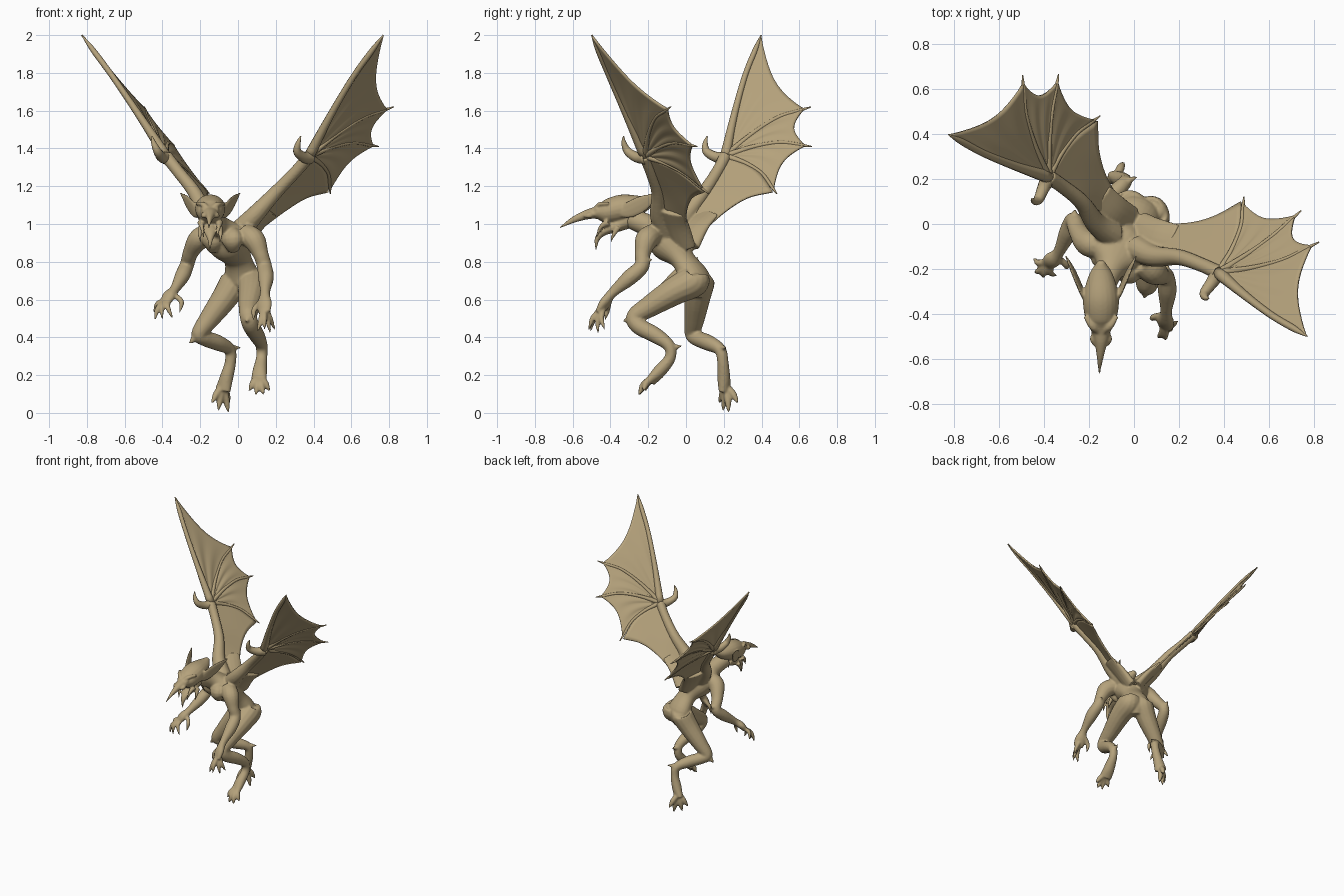
import bpy, bmesh, math
from mathutils import Vector

skin = bpy.data.materials.new("tan hide")
skin.diffuse_color = (0.46, 0.36, 0.20, 1)
SIDE = Vector((0.871, -0.490, 0))   # lateral axis of the turned body
BACK = Vector((0.490, 0.871, 0))


def at(pts, t):
    """Catmull-Rom point at t in 0..1 (any number of components)."""
    p = [Vector(q) for q in pts]
    n = len(p) - 1
    i = min(int(t * n), n - 1)
    u = t * n - i
    b, c = p[i], p[i + 1]
    a = p[i - 1] if i else b * 2 - c
    d = p[i + 2] if i + 2 <= n else c * 2 - b
    return (b * 2 + (c - a) * u + (a * 2 - b * 5 + c * 4 - d) * u * u
            + (b * 3 - a - c * 3 + d) * u ** 3) * 0.5


def tube(bm, pts, side=SIDE, seg=14):
    """Closed tube; each point is x, y, z, half width, [half depth]."""
    pts = [tuple(p) if len(p) == 5 else (*p, p[3]) for p in pts]
    n = (len(pts) - 1) * 6
    s = [at(pts, i / n) for i in range(n + 1)]
    c = [Vector(q[:3]) for q in s]
    rings = []
    for i in range(n + 1):
        tan = (c[min(i + 1, n)] - c[max(i - 1, 0)]).normalized()
        w = side - tan * side.dot(tan)
        if w.length < 0.15:
            w = BACK - tan * BACK.dot(tan)
        w.normalize()
        d = tan.cross(w)
        rings.append([bm.verts.new(c[i] + w * max(s[i][3], .003) * math.cos(k * math.tau / seg)
                                   + d * max(s[i][4], .003) * math.sin(k * math.tau / seg))
                      for k in range(seg)])
    for a, b in zip(rings, rings[1:]):
        for k in range(seg):
            j = (k + 1) % seg
            bm.faces.new((a[k], a[j], b[j], b[k]))
    bm.faces.new(rings[0])
    bm.faces.new(rings[-1])


def digits(bm, base, tips, r, bend):
    """Clawed fingers or toes fanning out from a palm."""
    base, bend = Vector(base), Vector(bend)
    for t in tips:
        t = Vector(t)
        root = base.lerp(t, 0.12)
        mid = base.lerp(t, 0.5) + bend
        tube(bm, [(*root, r), (*mid, r * 1.05), (*base.lerp(t, 0.75) + bend * .7, r * .8), (*t, .004)], seg=10)


def finish(name, bm, smooth_angle=None):
    bmesh.ops.recalc_face_normals(bm, faces=bm.faces)
    for f in bm.faces:
        f.smooth = True
    me = bpy.data.meshes.new(name)
    bm.to_mesh(me)
    bm.free()
    me.materials.append(skin)
    ob = bpy.data.objects.new(name, me)
    bpy.context.collection.objects.link(ob)
    return ob


def fuse(ob, voxel):
    """Blend the overlapping tubes into one organic skin."""
    m = ob.modifiers.new("fuse", 'REMESH')
    m.mode, m.voxel_size, m.use_smooth_shade = 'VOXEL', voxel, True
    s = ob.modifiers.new("soften", 'SMOOTH')
    s.factor, s.iterations = 0.5, 3


# ---- wing layout in the body's frame: lateral, back, up
WRIST = (.435, -.005, 1.36)
TIPS = [(.916, -.058, 2.0), (.758, .334, 1.62), (.62, .417, 1.41), (.368, .345, 1.16)]
MIDS = [(.685, -.05, 1.72), (.625, .15, 1.54), (.545, .21, 1.43), (.43, .19, 1.29)]
LEAD = [WRIST, (.36, -.01, 1.28), (.25, -.03, 1.17), (.15, -.08, 1.05), (.06, -.09, .96)]
TRAIL = [(.368, .32, 1.17), (.30, .21, 1.14), (.215, .125, 1.07), (.10, .06, .97), (.0, .03, .88)]


def place(p, s):
    return SIDE * (p[0] * s) + BACK * p[1] + Vector((0, 0, p[2]))


# ---- body
bm = bmesh.new()
tube(bm, [(.02, .05, .61, .04, .04), (.025, .05, .70, .10, .075), (0, -.015, .81, .078, .06),
          (-.045, -.085, .89, .115, .095), (-.08, -.14, .95, .125, .075),
          (-.105, -.20, .99, .065, .06), (-.14, -.29, 1.03, .05, .055)], seg=24)
for s in (-1, 1):                                   # pectorals, shoulder blades, wing arms
    c = Vector((-.085, -.19, .92)) + SIDE * s * .06
    tube(bm, [(*(c + Vector((0, .05, .05))), .03), (*c, .06, .045), (*(c + Vector((.01, .03, -.06))), .03)])
    r = [.034, .032, .036, .048, .06]
    tube(bm, [(*place(p, s), q) for p, q in zip(LEAD, r)], side=BACK)
    # stretched skin between wing arm and flank
    tube(bm, [(*place((.19, .03, 1.06), s), .07, .015), (*place((.10, 0, .98), s), .08, .03),
              (*place((.02, .0, .88), s), .07, .035)], side=BACK)

# ---- arms
tube(bm, [(.03, -.17, .95, .055), (.085, -.21, .915, .06), (.12, -.23, .84, .042), (.14, -.235, .775, .04),
          (.148, -.30, .715, .042), (.143, -.39, .635, .026), (.14, -.43, .58, .042, .026), (.14, -.46, .53, .035, .018)])
tube(bm, [(.14, -.26, .77, .025), (.148, -.215, .80, .016), (.15, -.175, .815, .003)])
digits(bm, (.14, -.435, .575), [(.105, -.505, .43), (.14, -.515, .44), (.172, -.465, .42), (.195, -.43, .44)],
       .014, (0, -.015, 0))
digits(bm, (.13, -.40, .61), [(.085, -.43, .49)], .014, (-.02, 0, 0))
tube(bm, [(-.14, -.10, .95, .055), (-.205, -.085, .92, .058), (-.25, -.03, .85, .042), (-.27, .015, .785, .038),
          (-.295, -.04, .725, .04), (-.335, -.125, .655, .026), (-.365, -.16, .62, .038, .026), (-.385, -.18, .585, .032, .018)])
tube(bm, [(-.27, .0, .785, .024), (-.265, .045, .81, .014), (-.26, .065, .825, .003)])
digits(bm, (-.37, -.165, .61), [(-.445, -.15, .53), (-.44, -.215, .49), (-.40, -.235, .495), (-.345, -.23, .50)],
       .014, (-.015, -.015, .01))
digits(bm, (-.345, -.14, .64), [(-.31, -.195, .53)], .014, (.025, -.015, .01))

# ---- forward leg
tube(bm, [(.07, .055, .73, .05), (.075, .045, .70, .083), (.075, -.06, .645, .075), (.06, -.19, .565, .058),
          (.055, -.27, .51, .046), (.07, -.25, .46, .045), (.10, -.16, .41, .042), (.125, -.09, .355, .032),
          (.125, -.085, .29, .03), (.115, -.14, .22, .04, .034), (.11, -.19, .165, .045, .024)])
tube(bm, [(.055, -.25, .515, .036), (.05, -.30, .495, .02), (.045, -.335, .485, .003)])
tube(bm, [(.12, -.09, .34, .028), (.13, -.05, .35, .014), (.135, -.02, .355, .003)])
digits(bm, (.11, -.165, .20), [(.058, -.215, .115), (.095, -.245, .095), (.135, -.25, .095), (.168, -.225, .115)],
       .019, (0, -.012, .005))

# ---- hanging leg
tube(bm, [(-.015, .08, .73, .05), (-.015, .075, .70, .078), (-.07, .06, .61, .07), (-.15, .045, .50, .055),
          (-.205, .035, .42, .042), (-.175, .06, .395, .042), (-.105, .12, .37, .042), (-.045, .18, .335, .032),
          (-.04, .195, .27, .03), (-.06, .20, .19, .036, .034), (-.08, .205, .12, .045, .028)])
tube(bm, [(-.195, .035, .425, .034), (-.235, .03, .39, .018), (-.26, .025, .365, .003)])
tube(bm, [(-.045, .18, .34, .026), (-.01, .20, .345, .012), (.018, .21, .345, .003)])
digits(bm, (-.08, .205, .15), [(-.14, .175, .05), (-.105, .195, .01), (-.05, .225, .0), (-.045, .275, .05)],
       .019, (0, .005, .005))
fuse(finish("body", bm), .007)

# ---- head: skull, beak, jaw, ears
X = Vector((1, 0, 0))
HX = -.147
bm = bmesh.new()
tube(bm, [(HX, -.165, 1.13, .015), (HX, -.23, 1.105, .055, .045), (HX, -.33, 1.085, .08, .072),
          (HX, -.42, 1.065, .07, .064), (HX, -.475, 1.06, .045, .034), (HX, -.53, 1.048, .028, .025),
          (HX - .004, -.60, 1.02, .014, .016), (HX - .008, -.672, .978, .003)], X, 20)
tube(bm, [(HX, -.29, 1.03, .05, .05), (HX, -.37, .99, .05, .035), (HX, -.435, .96, .035, .022),
          (HX, -.47, .92, .016, .014), (HX - .003, -.477, .86, .003)], X)
for s in (-1, 1):
    def tip(*ps):
        tube(bm, [(HX + s * p[0], *p[1:]) for p in ps], X, 10)
    tip((.055, -.36, 1.06, .014, .022), (.085, -.30, 1.075, .011, .045),
        (.12, -.22, 1.115, .009, .042), (.158, -.14, 1.165, .004, .004))      # ear
    tip((.015, -.48, 1.085, .012, .010), (.04, -.455, 1.105, .016, .012), (.072, -.41, 1.11, .008))   # brow
    tip((.028, -.45, 1.075, .014, .012), (.034, -.475, 1.078, .013, .011), (.036, -.485, 1.078, .004))  # eye
    tip((.03, -.49, 1.05, .012), (.034, -.515, 1.045, .016), (.028, -.54, 1.04, .006))    # nostril
    tip((.05, -.41, 1.01, .02), (.045, -.45, .985, .012), (.035, -.475, .93, .004))       # cheek fang
    tip((.05, -.36, .985, .018), (.055, -.385, .94, .010), (.05, -.40, .90, .003))        # jaw spike
fuse(finish("head", bm), .006)


# ---- wings
def sheet(bm, fn, nu, nv):
    g = [[bm.verts.new(fn(i / nu, j / nv)) for j in range(nv + 1)] for i in range(nu + 1)]
    for i in range(nu):
        for j in range(nv):
            bm.faces.new((g[i][j], g[i + 1][j], g[i + 1][j + 1], g[i][j + 1]))


for s, label in ((1, "right"), (-1, "left")):
    fingers = [[place(p, s) for p in (WRIST, m, t)] for m, t in zip(MIDS, TIPS)]
    ends = [1.0, .92, .92, .92]
    lead = [place(p, s) for p in LEAD]
    trail = [place(p, s) for p in TRAIL]

    # membrane panels with scalloped edges
    bm = bmesh.new()
    for k in range(3):
        def panel(u, v):
            reach = ends[k] + (ends[k + 1] - ends[k]) * v - .13 * math.sin(math.pi * v) ** .8
            a, b = at(fingers[k], .02 + u * (reach - .02)), at(fingers[k + 1], .02 + u * (reach - .02))
            ripple = .004 * math.sin(v * 5 * math.pi) * math.sin(math.pi * u)
            return a.lerp(b, v) + SIDE * s * ripple
        sheet(bm, panel, 20, 14)

    def inner(u, v):
        # outer edge follows the last finger, inner edge meets the flank
        a, b = at(lead, u), at(trail, u)
        bow = at(fingers[3], .92 * v) - fingers[3][0].lerp(at(fingers[3], .92), v)
        return a.lerp(b, v) + bow * (1 - u) ** 3
    sheet(bm, inner, 24, 12)
    bmesh.ops.remove_doubles(bm, verts=bm.verts, dist=.0008)
    web = finish(label + "_wing_membrane", bm)
    m = web.modifiers.new("thickness", 'SOLIDIFY')
    m.thickness, m.offset = .010, 0

    # finger bones, thumb hook
    bm = bmesh.new()
    for k, f in enumerate(fingers):
        r = .024 if k == 0 else .015
        tube(bm, [(*at(f, t), q) for t, q in ((0, r * 1.2), (.3, r * .8), (.6, r * .65), (.85, r * .6), (1, .003))],
             side=BACK, seg=10)
    hook = [(.435, 0, 1.35, .036), (.43, -.06, 1.355, .028), (.425, -.115, 1.385, .022),
            (.44, -.13, 1.43, .013), (.452, -.125, 1.465, .003)]
    tube(bm, [(*place(p, s), p[3]) for p in hook], side=BACK, seg=12)
    finish(label + "_wing_bones", bm)
